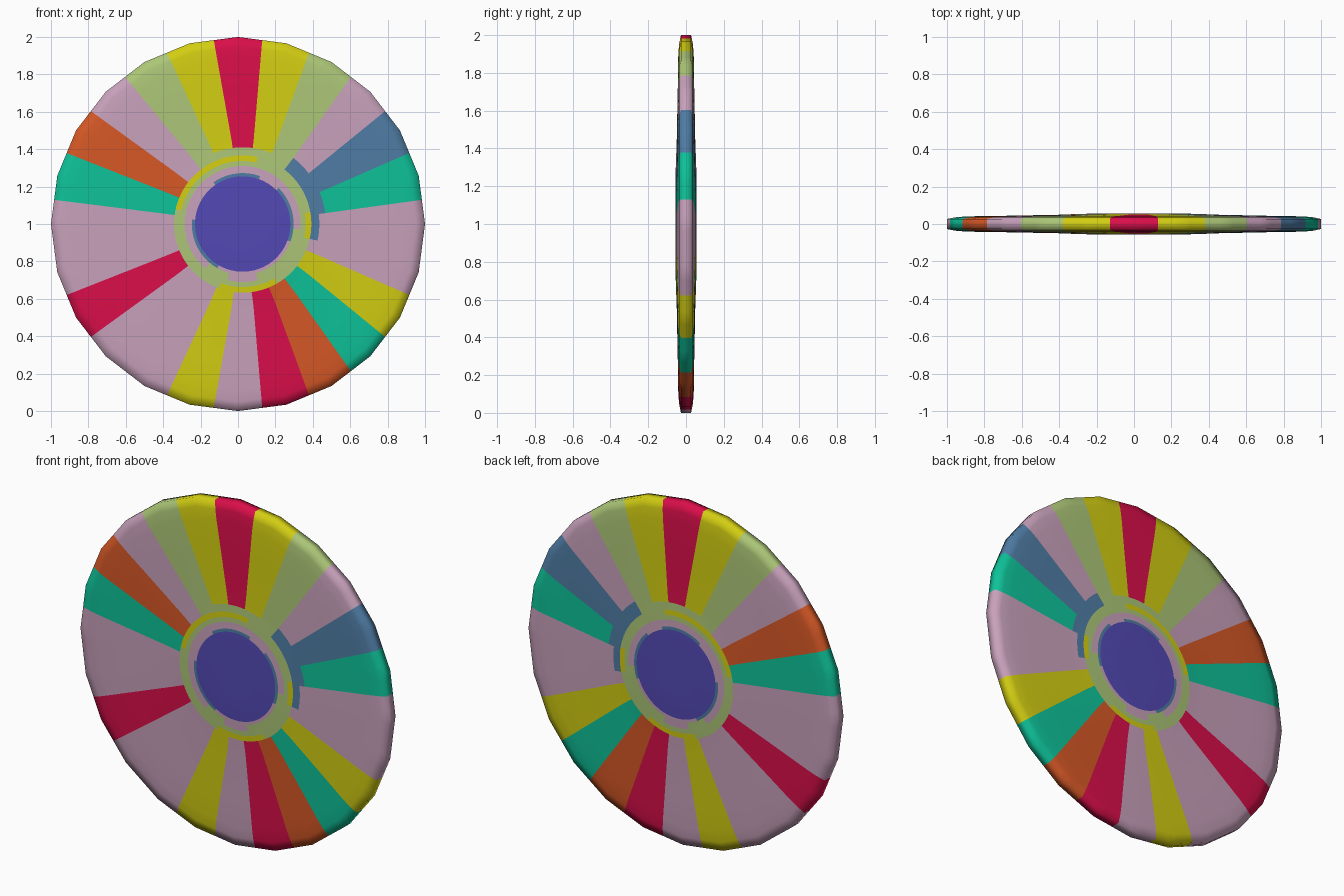
import bpy, bmesh, math

if "Cube" in bpy.data.objects:
    bpy.data.objects.remove(bpy.data.objects["Cube"])

# Palette: one flat colour per material
PALETTE = {
    "red": (218, 14, 74), "yellow": (210, 205, 18), "light_green": (172, 198, 119),
    "pink": (200, 161, 187), "blue": (79, 124, 164), "teal": (14, 194, 153),
    "orange": (214, 88, 38), "purple": (83, 73, 181),
}
NAMES = list(PALETTE)


def linear(c):
    c /= 255
    return c / 12.92 if c <= 0.04045 else ((c + 0.055) / 1.055) ** 2.4


# 24 wedges, clockwise from the top as seen from the front
WEDGES = ("red yellow light_green pink blue teal pink pink yellow teal orange red "
          "pink yellow pink pink red pink pink teal orange pink light_green yellow").split()

# Half profile of the disc: radius, half thickness
PROFILE = [(0.13, .056), (.255, .056), (.272, .055), (.31, .054), (.337, .053),
           (.367, .052), (.41, .050), (.445, .049), (.6, .046), (.75, .043),
           (.89, .041), (.95, .037), (1.0, .027)]
STEPS = 144


def colour(r, a):
    """Colour name at radius r and clockwise angle a (-180..180)."""
    def arc(*spans):
        return any(lo < a < hi for lo, hi in spans)
    if r < .255:
        return "purple"
    if r < .272:                                    # thin broken edge of the hub
        return "blue" if arc((-150, -85), (45, 110), (-35, 20)) else "pink"
    if r < .31:                                     # inner ring
        return "light_green" if arc((95, 165), (-165, -140)) else "pink"
    if r < .337:                                    # outer ring
        return "light_green"
    if r < .367:
        return "yellow" if arc((-78, 12), (150, 180), (-180, -160), (80, 102)) else "light_green"
    if r < .41 and arc((-30, 35)):                  # green above the hub
        return "light_green"
    if (r < .41 and arc((37, 102))) or (r < .445 and arc((37, 82))):   # blue smear
        return "blue"
    return WEDGES[round(a / 15) % 24]


def point(r, h, deg):
    """Polar point; outer rings follow the 24-sided outline, inner rings sit off centre."""
    f = math.cos(math.radians(7.5)) / math.cos(math.radians(deg % 15 - 7.5)) if r > .45 else 1
    off = .025 * min(1, (1 - r) / .55)
    t = math.radians(deg)
    return (off + r * f * math.sin(t), h, 1 + r * f * math.cos(t))


# Wheel disc
bm = bmesh.new()
angles = [i * 360 / STEPS for i in range(STEPS)]
rims = []


def add_face(verts, r, deg):
    a = (deg + 180) % 360 - 180
    face = bm.faces.new(verts)
    face.material_index = NAMES.index(colour(r, a))
    face.smooth = True


for side in (-1, 1):
    centre = bm.verts.new((.025, side * .056, 1))
    rings = [[bm.verts.new(point(r, side * h, d)) for d in angles] for r, h in PROFILE]
    for i, d in enumerate(angles):
        j, mid = (i + 1) % STEPS, d + 180 / STEPS
        add_face((centre, rings[0][i], rings[0][j]), .1, mid)
        for k in range(len(rings) - 1):
            r = (PROFILE[k][0] + PROFILE[k + 1][0]) / 2
            add_face((rings[k][i], rings[k + 1][i], rings[k + 1][j], rings[k][j]), r, mid)
    rims.append(rings[-1])

# Rim band joining both sides
for i, d in enumerate(angles):
    j = (i + 1) % STEPS
    add_face((rims[0][i], rims[1][i], rims[1][j], rims[0][j]), 1, d + 180 / STEPS)

bmesh.ops.recalc_face_normals(bm, faces=bm.faces)
mesh = bpy.data.meshes.new("wheel_disc")
bm.to_mesh(mesh)
bm.free()
for name, rgb in PALETTE.items():
    mat = bpy.data.materials.new(name)
    mat.diffuse_color = (*[linear(c) for c in rgb], 1)
    mat.use_nodes = True
    mat.node_tree.nodes["Principled BSDF"].inputs["Base Color"].default_value = mat.diffuse_color
    mesh.materials.append(mat)
disc = bpy.data.objects.new("wheel_disc", mesh)
bpy.context.collection.objects.link(disc)
